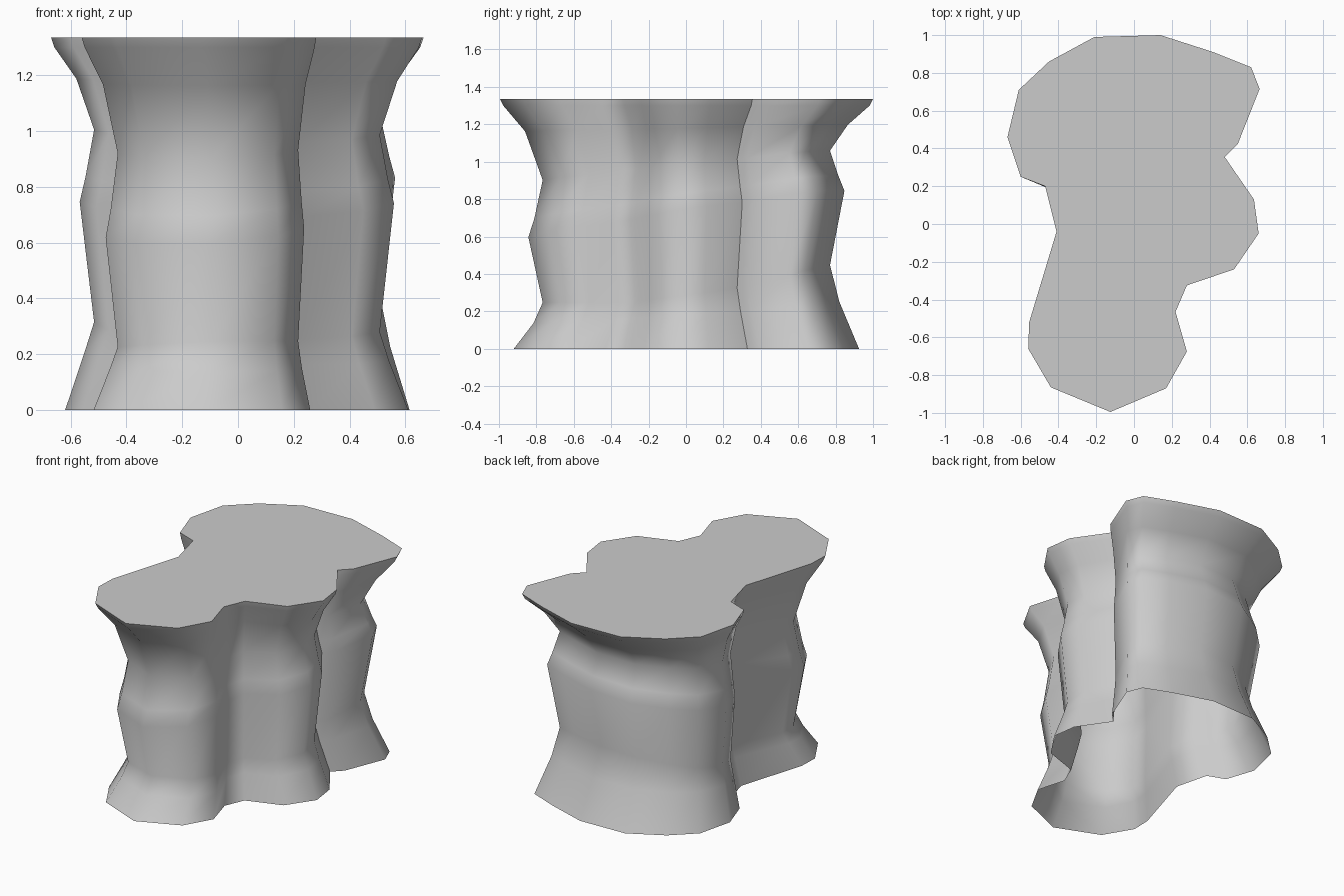
import bpy, bmesh, math

# Outline of the flat top, counter-clockwise
OUTLINE = [(0.14, 1.0), (-0.21, 0.99), (-0.45, 0.86), (-0.61, 0.71), (-0.67, 0.46),
           (-0.60, 0.25), (-0.47, 0.20), (-0.41, -0.04), (-0.555, -0.52), (-0.56, -0.66),
           (-0.44, -0.865), (-0.125, -0.995), (0.17, -0.87), (0.28, -0.675), (0.22, -0.465),
           (0.28, -0.325), (0.53, -0.24), (0.66, -0.05), (0.635, 0.13), (0.48, 0.355),
           (0.55, 0.425), (0.665, 0.715), (0.62, 0.83), (0.42, 0.91)]

# Rings from bottom to top: scale, base height, slope in y, slope in x, curve in y
RINGS = [(0.925, 0.0, 0, 0, 0),
         (0.82, 0.18, 0.07, 0, 0.02),
         (0.77, 0.27, 0.126, 0.03, 0.13),
         (0.847, 0.72, 0.14, 0.05, 0),
         (0.815, 0.81, 0.135, 0.04, 0),
         (0.77, 0.98, 0.10, 0.02, 0),
         (0.865, 1.18, 0.02, 0, 0),
         (0.982, 1.30, 0, 0, 0),
         (1.0, 1.335, 0, 0, 0)]

bm = bmesh.new()
loops = []
for s, z, ty, tx, cy in RINGS:
    loops.append([bm.verts.new((x * s, y * s, z + ty * y * s + tx * x * s + cy * (y * s) ** 2))
                  for x, y in OUTLINE])

# Wavy side wall, open underneath
n = len(OUTLINE)
for lo, hi in zip(loops, loops[1:]):
    for i in range(n):
        j = (i + 1) % n
        bm.faces.new((lo[i], lo[j], hi[j], hi[i]))

# Flat top
bm.faces.new(loops[-1])

mesh = bpy.data.meshes.new("rock_pillar")
bm.to_mesh(mesh)
bm.free()
rock = bpy.data.objects.new("rock_pillar", mesh)
bpy.context.collection.objects.link(rock)
bpy.context.view_layer.objects.active = rock
rock.select_set(True)
bpy.ops.object.shade_smooth_by_angle(angle=math.radians(60))
